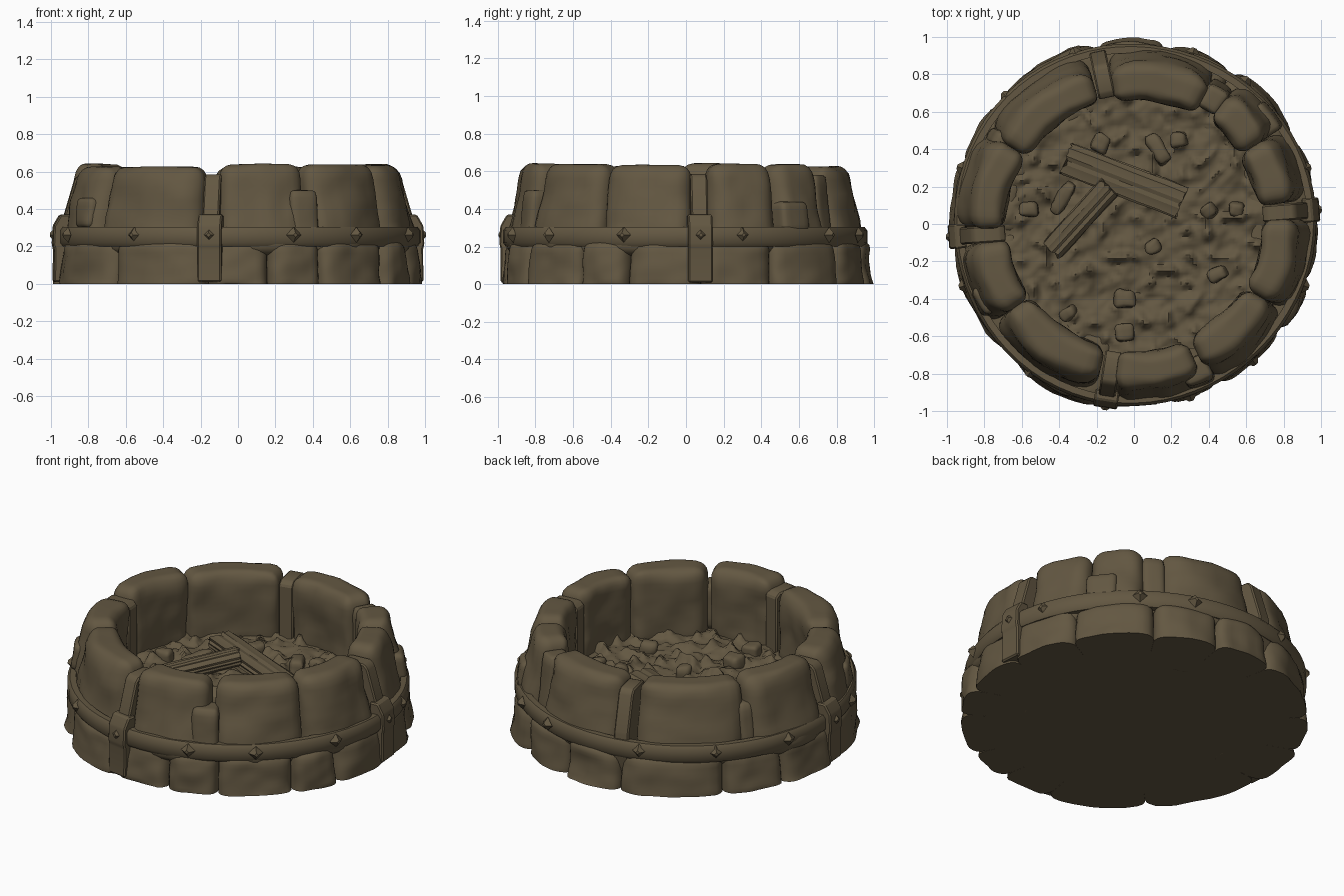
import bpy
import bmesh
import random
from math import sin, cos, radians, pi, hypot
from mathutils import Vector, Matrix, noise

random.seed(4)
if "Cube" in bpy.data.objects:
    bpy.data.objects.remove(bpy.data.objects["Cube"])

# One earthy colour for everything
brown = bpy.data.materials.new("weathered_brown")
brown.use_nodes = True
COLOUR = (0.125, 0.096, 0.054, 1)
brown.diffuse_color = COLOUR
brown.node_tree.nodes["Principled BSDF"].inputs["Base Color"].default_value = COLOUR


def finish(bm, name, angle=40):
    bmesh.ops.recalc_face_normals(bm, faces=bm.faces)
    mesh = bpy.data.meshes.new(name)
    bm.to_mesh(mesh)
    bm.free()
    mesh.materials.append(brown)
    mesh.shade_smooth()
    mesh.set_sharp_from_angle(angle=radians(angle))
    obj = bpy.data.objects.new(name, mesh)
    bpy.context.collection.objects.link(obj)


def rounded_box(size, r, cuts):
    """Gridded box whose edges are rounded with radius r."""
    bm = bmesh.new()
    bmesh.ops.create_cube(bm, size=2)
    bmesh.ops.subdivide_edges(bm, edges=bm.edges, cuts=cuts, use_grid_fill=True)
    half = [s / 2 for s in size]
    for v in bm.verts:
        p = Vector([c * h for c, h in zip(v.co, half)])
        core = Vector([max(-(h - r), min(h - r, c)) for c, h in zip(p, half)])
        d = p - core
        v.co = core + d.normalized() * r if d.length > 0 else p
    return bm


def stone(name, a0, a1, z0, z1, r_in, outer, r=0.06, rough=0.02, pillow=0.0, cuts=12):
    """Rounded block bent around the ring; outer(z) gives its outside radius."""
    mid, span = radians((a0 + a1) / 2), radians(a1 - a0)
    reach = (r_in + outer(z1)) / 2
    depth = outer((z0 + z1) / 2) - r_in
    bm = rounded_box((span * reach, depth, z1 - z0), r, cuts)
    seed = Vector((random.random() * 50, 0, 0))
    for v in bm.verts:
        x, y, z = v.co
        z += (z0 + z1) / 2
        side = 2 * x / (span * reach)
        share = y / depth + 0.5
        dist = r_in + share * (outer(z) - pillow * side ** 4 - r_in)
        a = mid + x / reach
        p = Vector((cos(a) * dist, sin(a) * dist, z))
        n = noise.noise(p * 5 + seed) + 0.4 * noise.noise(p * 12 + seed)
        p += Vector((cos(a), sin(a), 0.2)) * n * rough
        p.z = max(p.z, 0)
        v.co = p
    finish(bm, name, 60)


def taper(z):
    return 0.955 - max(0, z - 0.2) * 0.2


# Upper course of large stones
upper = [(61, 99), (106, 148), (148, 182), (187, 215), (215, 257),
         (263, 294), (296, 330), (330, 362), (8, 33), (33, 54)]
for i, (a0, a1) in enumerate(upper):
    lift = random.uniform(-0.008, 0.012)
    push = random.uniform(-0.008, 0.012)
    stone(f"upper_stone_{i + 1}", a0, a1, 0.15, 0.63 + lift,
          0.68 + push, lambda z: taper(z) + push, r=0.07, pillow=0.03)

# Lower course, joints shifted from the upper one
lower = [5, 29, 57, 80, 102, 138, 160, 184, 226, 260, 280, 298, 324, 341, 365]
for i, (a0, a1) in enumerate(zip(lower, lower[1:])):
    push = random.uniform(-0.012, 0.008)
    stone(f"lower_stone_{i + 1}", a0, a1, -0.06, 0.23, 0.62,
          lambda z: 0.985 + push - 0.1 * max(z, 0), r=0.05, rough=0.022, pillow=0.02)

# Small stones wedged in the joints: angle range, height range, reach
for i, (a0, a1, z0, z1, r0, r1) in enumerate([
        (53, 62, 0.2, 0.58, 0.72, 0.9), (33, 44, 0.27, 0.44, 0.8, 0.965),
        (288, 298, 0.22, 0.5, 0.78, 0.95), (202, 212, 0.3, 0.46, 0.8, 0.955),
        (145, 151, 0.2, 0.5, 0.75, 0.92)]):
    stone(f"wedge_stone_{i + 1}", a0, a1, z0, z1, r0, lambda z: r1 - 0.12 * (z - z0),
          r=0.03, rough=0.012, cuts=6)

# Iron band around the outside
bm = bmesh.new()
SECTION = [(0.92, 0.2), (0.955, 0.2), (0.97, 0.22), (0.97, 0.285), (0.955, 0.305), (0.92, 0.305)]
STEPS = 72
rings = []
for i in range(STEPS):
    a = 2 * pi * i / STEPS
    w = 0.008 * sin(3 * a + 1) - 0.002
    rings.append([bm.verts.new(((r + w) * cos(a), (r + w) * sin(a), z)) for r, z in SECTION])
for i in range(STEPS):
    A, B = rings[i], rings[(i + 1) % STEPS]
    for j in range(len(SECTION)):
        k = (j + 1) % len(SECTION)
        bm.faces.new((A[j], B[j], B[k], A[k]))
finish(bm, "iron_band", 50)


def stud(name, angle, radius):
    """Four-sided diamond stud pointing outwards."""
    bm = bmesh.new()
    bmesh.ops.create_cone(bm, cap_ends=True, segments=4, radius1=0.042, radius2=0.012, depth=0.03)
    a = radians(angle)
    turn = Matrix.Rotation(a, 4, "Z") @ Matrix.Rotation(pi / 2, 4, "Y")
    bm.transform(Matrix.Translation((cos(a) * radius, sin(a) * radius, 0.262)) @ turn)
    finish(bm, name, 20)


for i, a in enumerate((18, 52, 71, 109, 135, 162, 200, 235, 288, 311, 340)):
    stud(f"band_stud_{i + 1}", a, 0.98)


def strap(name, angle, profile, width):
    """Radial (r, z) outline given a width along the ring."""
    bm = bmesh.new()
    face = bm.faces.new([bm.verts.new((r, -width / 2, z)) for r, z in profile])
    ext = bmesh.ops.extrude_face_region(bm, geom=[face])
    bmesh.ops.translate(bm, vec=(0, width, 0),
                        verts=[g for g in ext["geom"] if isinstance(g, bmesh.types.BMVert)])
    bmesh.ops.bevel(bm, geom=bm.edges[:], offset=0.008, segments=1, affect="EDGES")
    bm.transform(Matrix.Rotation(radians(angle), 4, "Z"))
    finish(bm, name, 25)


# Straps over the wall; three of them have a wide outer clamp with a stud
OVER = [(0.9, 0.0), (0.95, 0.2), (0.94, 0.34), (0.875, 0.56), (0.85, 0.585),
        (0.72, 0.585), (0.69, 0.56), (0.69, 0.15)]
CLAMP = [(0.9, 0.01), (0.99, 0.01), (0.988, 0.19), (0.995, 0.21), (0.99, 0.31), (0.955, 0.37), (0.9, 0.37)]
for i, a in enumerate((4.5, 102, 184, 261)):
    strap(f"wall_strap_{i + 1}", a, OVER, 0.09)
    if a != 102:
        strap(f"strap_clamp_{i + 1}", a, CLAMP, 0.13)
        stud(f"clamp_stud_{i + 1}", a, 0.992)

# Underside slab
bm = bmesh.new()
bmesh.ops.create_cone(bm, cap_ends=True, segments=48, radius1=0.8, radius2=0.8, depth=0.1)
bmesh.ops.translate(bm, verts=bm.verts, vec=(0, 0, 0.05))
finish(bm, "base_slab")

# Bumpy ash bed
bm = bmesh.new()
bmesh.ops.create_grid(bm, x_segments=90, y_segments=90, size=0.75)
bmesh.ops.delete(bm, geom=[v for v in bm.verts if hypot(v.co.x, v.co.y) > 0.75], context="VERTS")
for v in bm.verts:
    lumps = noise.noise(v.co * 9)
    clods = max(0, noise.noise(v.co * 14 + Vector((7, 3, 0))) - 0.15)
    v.co.z = 0.232 + 0.03 * lumps + 0.11 * clods + 0.012 * noise.noise(v.co * 26)
finish(bm, "ash_bed", 60)

# Cinders half buried in the ash: place, length, width, heading
cinders = [(-0.18, 0.43, 0.1, 0.09, 60), (0.13, 0.4, 0.17, 0.08, 120), (0.24, 0.45, 0.09, 0.08, 10),
           (-0.56, 0.08, 0.1, 0.08, 0), (-0.38, 0.14, 0.19, 0.07, 58), (-0.05, -0.4, 0.11, 0.1, 0),
           (-0.05, -0.58, 0.1, 0.1, 5), (0.4, 0.07, 0.08, 0.08, 40), (0.55, 0.08, 0.08, 0.08, 80),
           (0.45, -0.27, 0.1, 0.07, 30), (0.1, -0.12, 0.08, 0.07, 20), (-0.35, -0.48, 0.09, 0.06, 40)]
for i, (x, y, length, width, heading) in enumerate(cinders):
    bm = rounded_box((length, width, 0.1), 0.025, 4)
    for v in bm.verts:
        v.co += noise.noise_vector(v.co * 15 + Vector((i, 0, 0))) * 0.012
    tilt = Matrix.Rotation(random.uniform(-0.25, 0.25), 4, "Y")
    bm.transform(Matrix.Translation((x, y, 0.24)) @ Matrix.Rotation(radians(heading), 4, "Z") @ tilt)
    finish(bm, f"cinder_{i + 1}", 50)


def log(name, start, end, width, thick):
    """Split log with lengthwise grooves; start and end lie on its axis."""
    start, end = Vector(start), Vector(end)
    bm = bmesh.new()
    n, rows = 26, 7
    radii = [1 - 0.16 * (j % 2) * random.uniform(0.4, 1) for j in range(n)]
    loops = []
    for i in range(rows):
        t = i / (rows - 1)
        loop = []
        for j in range(n):
            a = 2 * pi * j / n
            r = radii[j] * random.uniform(0.97, 1.03)
            ragged = random.uniform(-0.012, 0.012) if i in (0, rows - 1) else 0
            cx, cz = cos(a), sin(a)
            flat = max(abs(cx), abs(cz)) ** 0.6
            loop.append(bm.verts.new(((t - 0.5) * (end - start).length + ragged,
                                      cx * r * width / 2 / flat, cz * r * thick / 2 / flat)))
        loops.append(loop)
    for A, B in zip(loops, loops[1:]):
        for j in range(n):
            bm.faces.new((A[j], A[(j + 1) % n], B[(j + 1) % n], B[j]))
    bm.faces.new(loops[0])
    bm.faces.new(loops[-1])
    turn = (end - start).to_track_quat("X", "Z").to_matrix().to_4x4()
    bm.transform(Matrix.Translation((start + end) / 2) @ turn)
    finish(bm, name, 25)


log("long_log", (-0.36, 0.35, 0.285), (0.25, 0.115, 0.26), 0.18, 0.1)
log("short_log", (-0.13, 0.2, 0.31), (-0.44, -0.14, 0.235), 0.13, 0.09)
